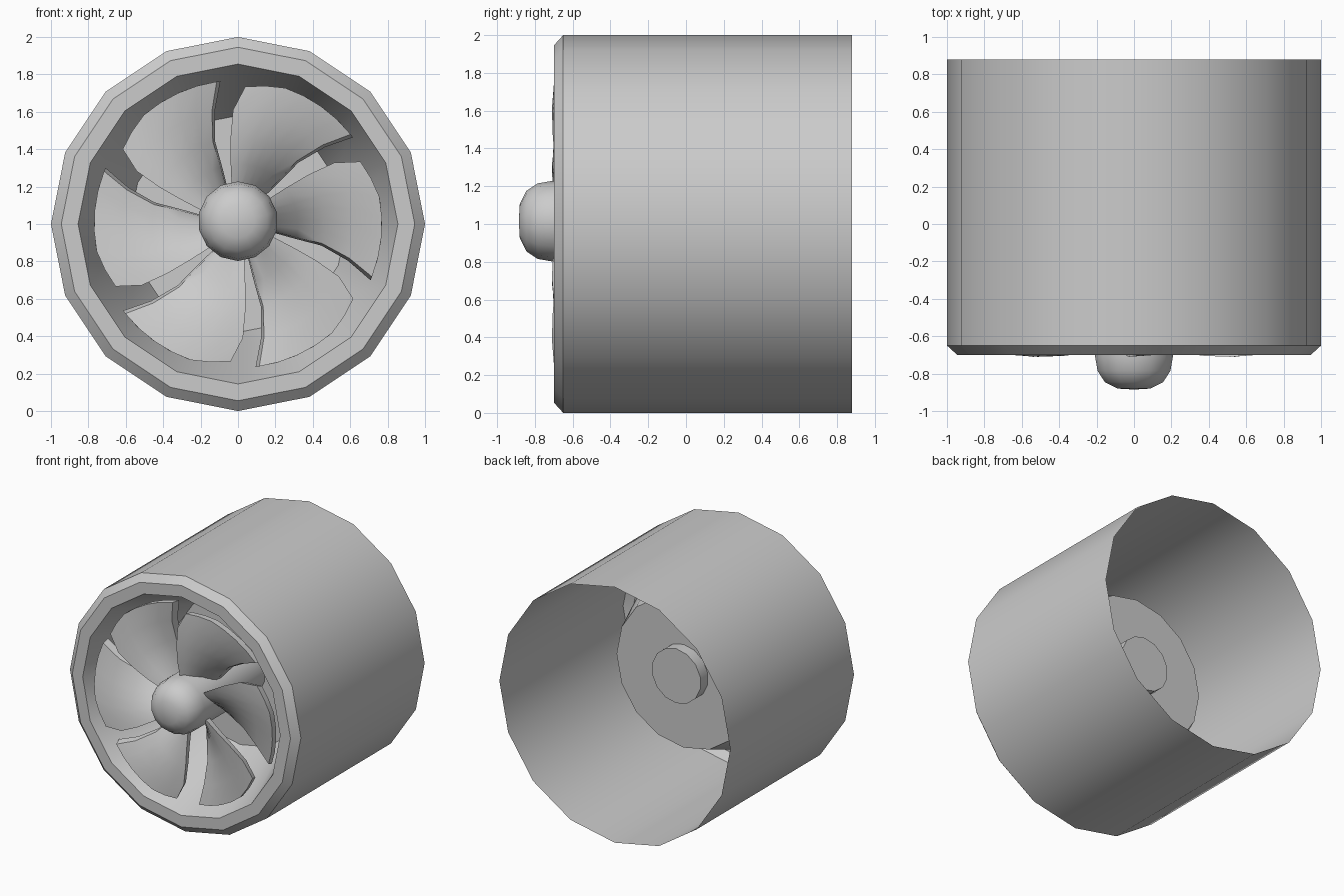
import bpy, bmesh, math

if "Cube" in bpy.data.objects:
    bpy.data.objects.remove(bpy.data.objects["Cube"])

AXIS_Z = 1.0


def make_object(name, bm, angle=35):
    bmesh.ops.recalc_face_normals(bm, faces=bm.faces)
    mesh = bpy.data.meshes.new(name)
    bm.to_mesh(mesh)
    bm.free()
    obj = bpy.data.objects.new(name, mesh)
    bpy.context.collection.objects.link(obj)
    bpy.ops.object.select_all(action='DESELECT')
    obj.select_set(True)
    bpy.context.view_layer.objects.active = obj
    bpy.ops.object.shade_smooth_by_angle(angle=math.radians(angle))
    return obj


def lathe(name, profile, sides, zc=AXIS_Z):
    """Revolve (radius, y) points around the y axis; zero radius closes an end."""
    bm = bmesh.new()
    rings = []
    for r, y in profile:
        if r == 0:
            rings.append([bm.verts.new((0, y, zc))] * sides)
        else:
            rings.append([bm.verts.new((r * math.sin(k * math.tau / sides), y,
                                        zc + r * math.cos(k * math.tau / sides)))
                          for k in range(sides)])
    for a, b in zip(rings, rings[1:]):
        for k in range(sides):
            n = (k + 1) % sides
            bm.faces.new(dict.fromkeys((a[k], a[n], b[n], b[k])))
    return make_object(name, bm)


# Casing: open at the back, bevelled lip, tapered intake ending in a flat disc
lathe("casing", [(1, 0.88), (1, -0.65), (0.945, -0.70), (0.855, -0.70),
                 (0.58, 0.03), (0, 0.03)], 16)

# Hub: rounded nose on a shaft that passes through the disc
lathe("hub", [(0, -0.885), (0.09, -0.88), (0.16, -0.845), (0.20, -0.785),
              (0.213, -0.71), (0.213, 0.12), (0, 0.12)], 14, 1.015)

# Blade rows: radius at leading and trailing edge, their angles, their depths
ROWS = [(0.17, 0.17, 101, 48, -0.66, -0.46),
        (0.32, 0.32, 97, 47, -0.69, -0.52),
        (0.46, 0.46, 95, 47, -0.705, -0.57),
        (0.61, 0.62, 92.5, 43, -0.71, -0.62),
        (0.735, 0.77, 87, 38.5, -0.70, -0.645)]
STEPS = 6


def blade(index):
    bm = bmesh.new()
    grid = []
    for i, (r1, r2, a1, a2, y1, y2) in enumerate(ROWS):
        line = []
        for k in range(STEPS + 1):
            t = k / STEPS
            r = r1 + (r2 - r1) * min(1, t * 3)
            a = math.radians(a1 + (a2 - a1) * t + index * 60)
            y = y1 + (y2 - y1) * t ** 1.5
            line.append(bm.verts.new((r * math.cos(a), y, AXIS_Z + r * math.sin(a))))
        grid.append(line)
    for a, b in zip(grid, grid[1:]):
        for k in range(STEPS):
            bm.faces.new((a[k], a[k + 1], b[k + 1], b[k]))
    # thickness goes backwards, tapering the rim slightly outward
    front = list(bm.faces)
    back = bmesh.ops.duplicate(bm, geom=front)
    copies = [g for g in back["geom"] if isinstance(g, bmesh.types.BMVert)]
    bmesh.ops.translate(bm, verts=copies, vec=(0, 0.05, 0))
    # leave the trailing edge visible from the front
    rot = math.radians(1.5)
    for v in copies:
        x, z = v.co.x, v.co.z - AXIS_Z
        v.co.x = x * math.cos(rot) + z * math.sin(rot)
        v.co.z = AXIS_Z - x * math.sin(rot) + z * math.cos(rot)
    borders = [e for e in bm.edges if e.is_boundary]
    bmesh.ops.bridge_loops(bm, edges=borders)
    make_object(f"fan_blade_{index + 1}", bm)


# Six fan blades
for n in range(6):
    blade(n)
